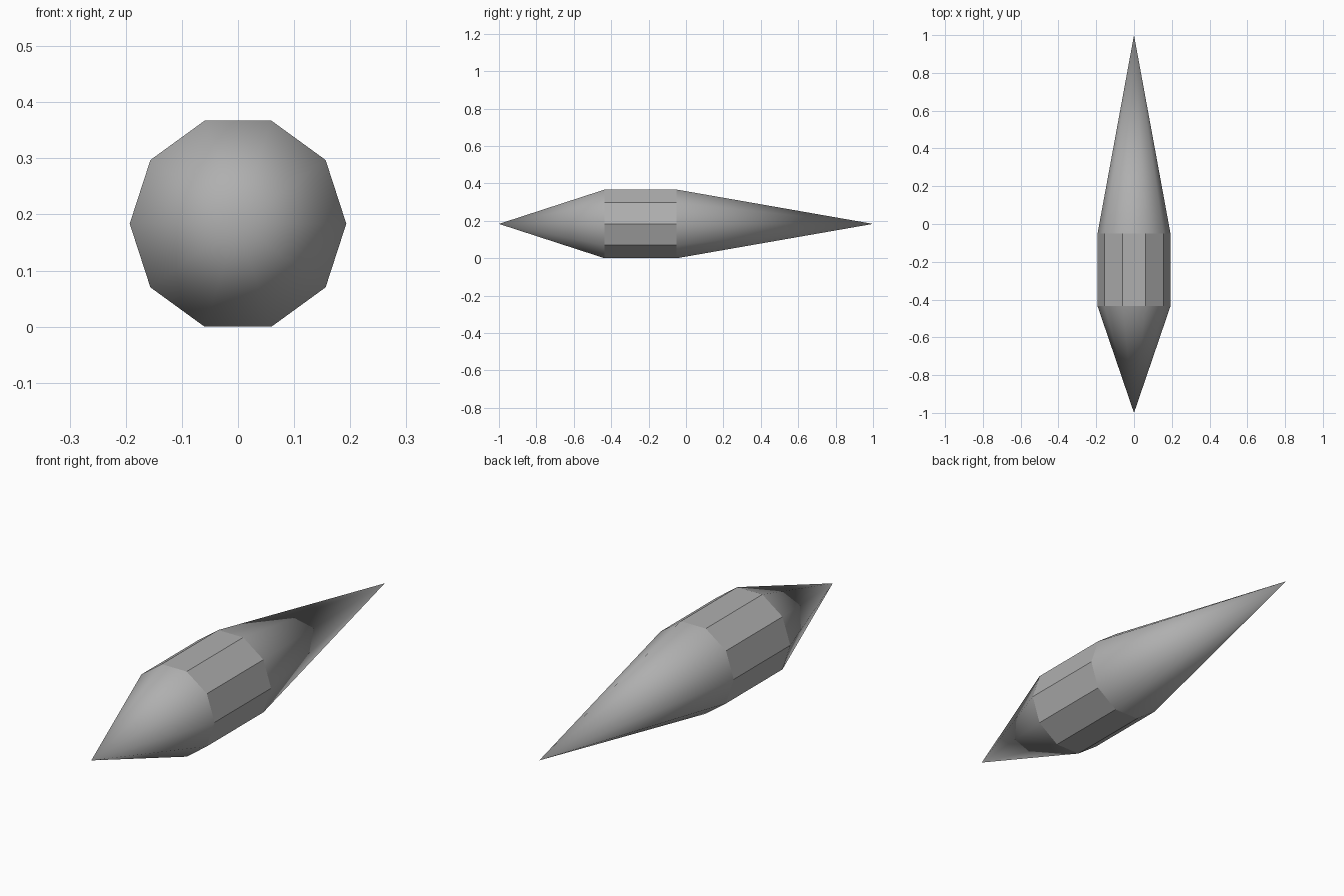
import bpy
import bmesh
import math

cube = bpy.data.objects.get("Cube")
if cube:
    bpy.data.objects.remove(cube)

SIDES = 10
RADIUS = 0.193
CENTRE_Z = RADIUS * math.cos(math.pi / SIDES)
FRONT_TIP, FRONT_RING, BACK_RING, BACK_TIP = -1.0, -0.435, -0.05, 1.0

grey = bpy.data.materials.new("plain_grey")
grey.use_nodes = True
colour = (0.43, 0.43, 0.43, 1.0)
grey.diffuse_color = colour
grey.node_tree.nodes["Principled BSDF"].inputs["Base Color"].default_value = colour


def ring(bm, y):
    """Regular polygon of vertices around the long axis."""
    step = 2 * math.pi / SIDES
    return [bm.verts.new((RADIUS * math.cos(i * step), y,
                          CENTRE_Z + RADIUS * math.sin(i * step)))
            for i in range(SIDES)]


def finish(bm, name, smooth):
    """Turn the faces outward, set the shading and add the object."""
    bmesh.ops.recalc_face_normals(bm, faces=bm.faces)
    for face in bm.faces:
        face.smooth = smooth
    mesh = bpy.data.meshes.new(name)
    bm.to_mesh(mesh)
    bm.free()
    mesh.materials.append(grey)
    bpy.context.collection.objects.link(bpy.data.objects.new(name, mesh))


def add_cone(name, base_y, tip_y):
    """Smooth open cone with one shared tip vertex."""
    bm = bmesh.new()
    base = ring(bm, base_y)
    tip = bm.verts.new((0, tip_y, CENTRE_Z))
    for i in range(SIDES):
        bm.faces.new((base[i], base[(i + 1) % SIDES], tip))
    finish(bm, name, True)


def add_barrel(name):
    """Flat-sided middle section."""
    bm = bmesh.new()
    front, back = ring(bm, FRONT_RING), ring(bm, BACK_RING)
    for i in range(SIDES):
        j = (i + 1) % SIDES
        bm.faces.new((front[i], front[j], back[j], back[i]))
    finish(bm, name, False)


add_barrel("middle_barrel")
add_cone("front_point", FRONT_RING, FRONT_TIP)
add_cone("back_point", BACK_RING, BACK_TIP)
